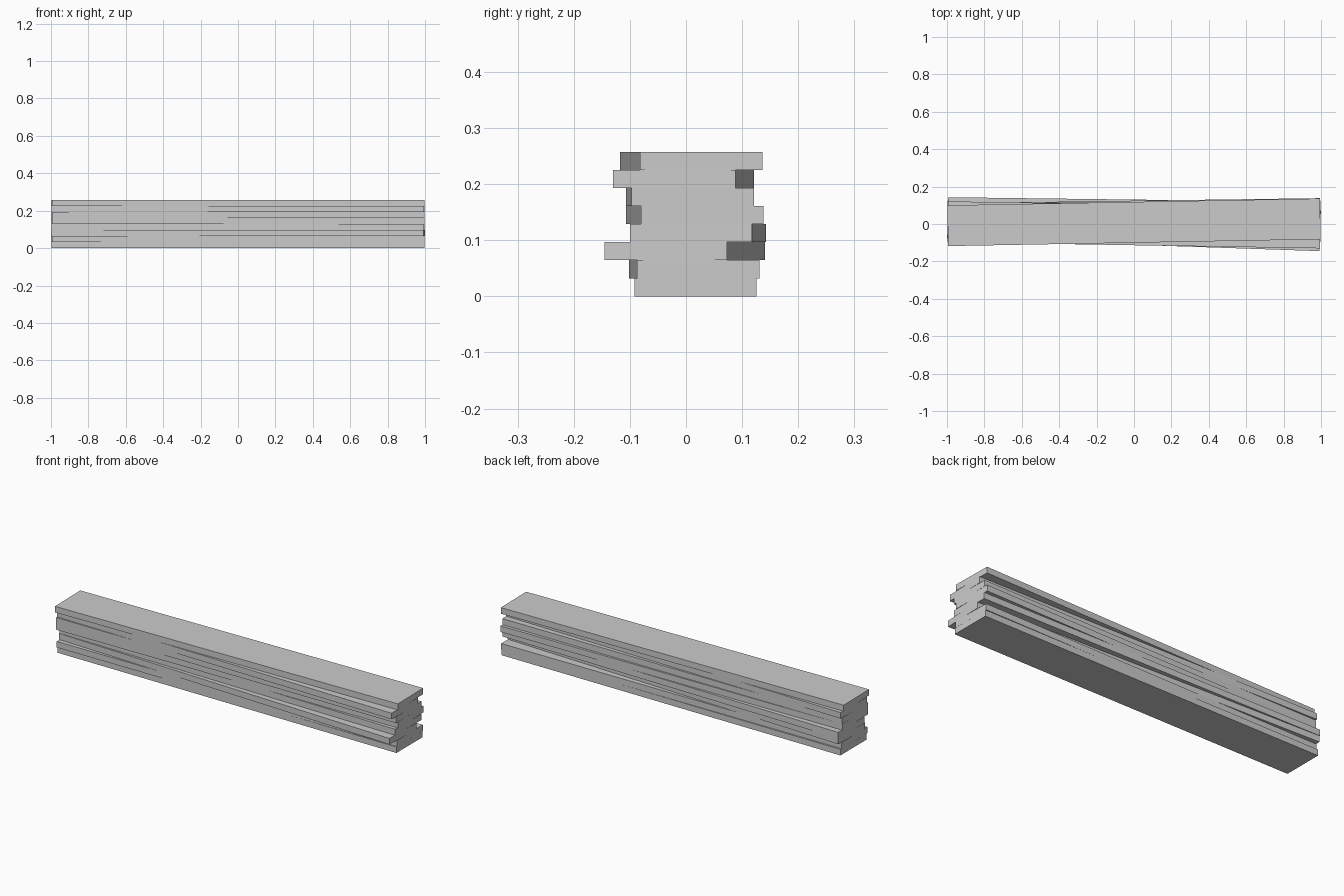
import bpy
import math
from mathutils import Matrix

if "Cube" in bpy.data.objects:
    bpy.data.objects.remove(bpy.data.objects["Cube"])

LENGTH, WIDTH, THICK = 1.992, 0.218, 0.0322

# Left (-y) edge of each plank at its +x end and at its -x end, bottom to top
planks = [
    (-0.092, -0.092),
    (-0.087, -0.102),
    (-0.145, -0.077),
    (-0.100, -0.075),
    (-0.080, -0.107),
    (-0.097, -0.107),
    (-0.130, -0.097),
    (-0.082, -0.118),
]


def plank(index, near, far):
    bpy.ops.mesh.primitive_cube_add(size=1)
    ob = bpy.context.object
    ob.name = f"plank_{index + 1}"
    ob.data.transform(Matrix.Diagonal((LENGTH, WIDTH, THICK, 1)))
    ob.location = (0, (near + far + WIDTH) / 2, (index + 0.5) * THICK)
    ob.rotation_euler.z = math.asin((near - far) / LENGTH)


# Slightly twisted stack of boards
for i, (near, far) in enumerate(planks):
    plank(i, near, far)
